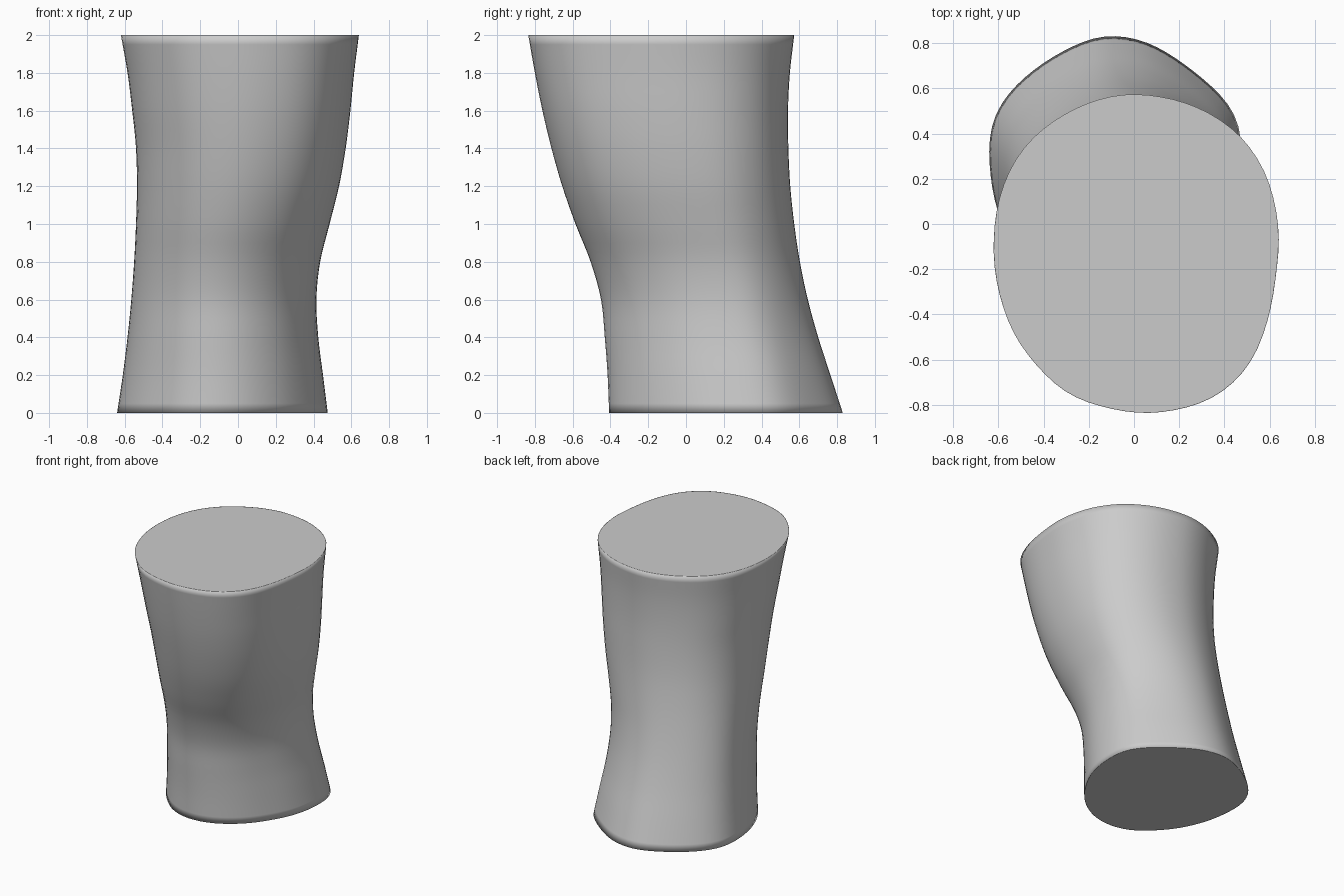
import bpy, bmesh, math

if "Cube" in bpy.data.objects:
    bpy.data.objects.remove(bpy.data.objects["Cube"])

SEG, RINGS = 72, 40

# End outlines, counter-clockwise (x, y)
bottom = [(.475, .3), (.468, .42), (.43, .51), (.35, .6), (.2, .72), (.06, .8), (-.08, .83),
          (-.21, .81), (-.4, .71), (-.55, .58), (-.625, .45), (-.64, .3), (-.61, .08),
          (-.52, -.13), (-.4, -.275), (-.29, -.365), (-.13, -.41), (.06, -.375), (.25, -.24),
          (.4, -.02), (.46, .15)]
top = [(.64, -.03), (.6, .18), (.55, .285), (.475, .39), (.35, .485), (.2, .55), (.01, .58),
       (-.12, .565), (-.25, .52), (-.41, .42), (-.53, .28), (-.6, .1), (-.62, -.1), (-.6, -.28),
       (-.53, -.48), (-.41, -.64), (-.28, -.75), (-.1, -.81), (.07, -.83), (.25, -.8),
       (.36, -.755), (.46, -.675), (.54, -.56), (.6, -.38), (.625, -.22)]

# Silhouettes and outline blend, every 0.2 in z
left = [-.64, -.61, -.585, -.565, -.55, -.54, -.535, -.54, -.56, -.585, -.62]
right = [.475, .45, .425, .415, .435, .485, .535, .57, .595, .615, .64]
front = [-.407, -.415, -.43, -.45, -.505, -.585, -.655, -.712, -.76, -.8, -.835]
back = [.83, .765, .70, .645, .603, .573, .552, .542, .54, .55, .573]
blend = [0, .03, .07, .14, .26, .42, .57, .70, .82, .92, 1]


def cubic(a, b, c, d, t):
    return b + .5 * t * (c - a + t * (2 * a - 5 * b + 4 * c - d + t * (3 * (b - c) + d - a)))


def sample(tab, z):
    f = z / .2
    i = min(int(f + 1e-6), len(tab) - 2)
    a = tab[i - 1] if i else 2 * tab[0] - tab[1]
    d = tab[i + 2] if i + 2 < len(tab) else 2 * tab[-1] - tab[-2]
    return cubic(a, tab[i], tab[i + 1], d, f - i)


def normalise(pts):
    xs, ys = [p[0] for p in pts], [p[1] for p in pts]
    cx, cy = (min(xs) + max(xs)) / 2, (min(ys) + max(ys)) / 2
    hx, hy = (max(xs) - min(xs)) / 2, (max(ys) - min(ys)) / 2
    return [((x - cx) / hx, (y - cy) / hy) for x, y in pts]


def radii(pts):
    """Radius of the smoothed outline at SEG even angles."""
    n, dense = len(pts), []
    for i in range(n):
        q = [pts[(i + k) % n] for k in (-1, 0, 1, 2)]
        for s in range(12):
            dense.append(tuple(cubic(*[p[k] for p in q], s / 12) for k in (0, 1)))
    polar = sorted((math.atan2(y, x) % math.tau, math.hypot(x, y)) for x, y in normalise(dense))
    polar = [(polar[-1][0] - math.tau, polar[-1][1])] + polar + [(polar[0][0] + math.tau, polar[0][1])]
    out = []
    for k in range(SEG):
        a = k * math.tau / SEG
        j = next(i for i in range(1, len(polar)) if polar[i][0] >= a)
        (a0, r0), (a1, r1) = polar[j - 1], polar[j]
        out.append(r0 + (r1 - r0) * (a - a0) / max(a1 - a0, 1e-9))
    # soften small wiggles
    for _ in range(2):
        out = [(out[k - 1] + 2 * out[k] + out[(k + 1) % SEG]) / 4 for k in range(SEG)]
    return out


rb, rt = radii(bottom), radii(top)


def ring(bm, z, scale=1):
    t = sample(blend, z)
    pts = []
    for k in range(SEG):
        a, r = k * math.tau / SEG, rb[k] + (rt[k] - rb[k]) * t
        if a < math.pi:  # fuller back corners at mid height
            r *= 1 + .04 * math.sin(math.pi * z / 2) * math.sin(2 * a) ** 2
        pts.append((r * math.cos(a), r * math.sin(a)))
    x0, x1, y0, y1 = (sample(s, z) for s in (left, right, front, back))
    return [bm.verts.new(((x0 + x1) / 2 + x * scale * (x1 - x0) / 2,
                          (y0 + y1) / 2 + y * scale * (y1 - y0) / 2, z))
            for x, y in normalise(pts)]


# Lofted body with flat caps; the thin inset ring softens the rim shading
bm = bmesh.new()
rings = [ring(bm, 0, .995)]
rings += [ring(bm, 2 * i / RINGS) for i in range(RINGS + 1)]
rings += [ring(bm, 2, .995)]
for lo, hi in zip(rings, rings[1:]):
    for k in range(SEG):
        m = (k + 1) % SEG
        bm.faces.new((lo[k], lo[m], hi[m], hi[k]))
bm.faces.new(rings[0][::-1])
bm.faces.new(rings[-1])
for f in bm.faces:
    f.smooth = True
mesh = bpy.data.meshes.new("body")
bm.to_mesh(mesh)
bm.free()
bpy.context.collection.objects.link(bpy.data.objects.new("body", mesh))
